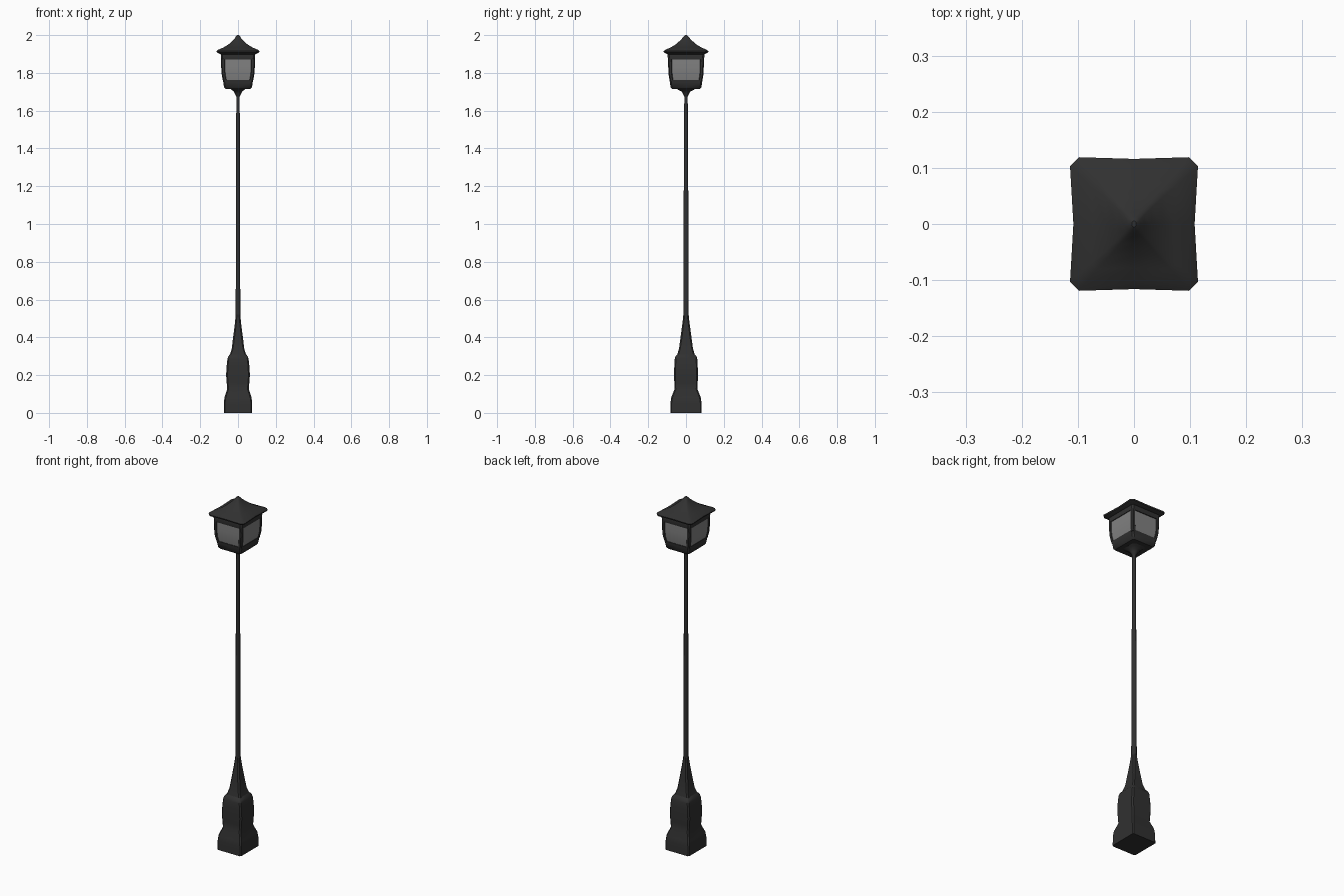
import bpy, bmesh, math


def material(name, v):
    m = bpy.data.materials.new(name)
    m.diffuse_color = (v, v, v, 1)
    return m


iron = material("dark_iron", 0.03)
frosted = material("frosted_glass", 0.22)


def ring(hx, hy, cut, dip):
    """Chamfered rectangle with mid-edge points pulled in by dip."""
    c = cut * min(hx, hy)
    return [(hx - dip, 0), (hx, hy - c), (hx - c, hy), (0, hy - dip * 0.5),
            (c - hx, hy), (-hx, hy - c), (dip - hx, 0), (-hx, c - hy),
            (c - hx, -hy), (0, dip * 0.5 - hy), (hx - c, -hy), (hx, c - hy)]


def loft(name, rows, mat, centre=None, angle=35):
    """Skin rows of (z, half x, half y, corner cut, edge dip)."""
    bm = bmesh.new()
    rings = []
    for i, (z, hx, hy, cut, dip) in enumerate(rows):
        cx, cy = centre[i] if centre else (0, 0)
        rings.append([bm.verts.new((x + cx, y + cy, z)) for x, y in ring(hx, hy, cut, dip)])
    for a, b in zip(rings, rings[1:]):
        for i in range(len(a)):
            j = (i + 1) % len(a)
            bm.faces.new((a[i], a[j], b[j], b[i]))
    bm.faces.new(rings[0][::-1])
    bm.faces.new(rings[-1])
    me = bpy.data.meshes.new(name)
    bm.to_mesh(me)
    bm.free()
    ob = bpy.data.objects.new(name, me)
    bpy.context.collection.objects.link(ob)
    me.materials.append(mat)
    bpy.ops.object.select_all(action='DESELECT')
    ob.select_set(True)
    bpy.context.view_layer.objects.active = ob
    bpy.ops.object.shade_smooth_by_angle(angle=math.radians(angle))
    return ob


# Square pedestal with a plinth and a gently bulging body
loft("pedestal", [
    (0.0, 0.075, 0.083, 0.08, 0), (0.05, 0.075, 0.082, 0.08, 0),
    (0.08, 0.072, 0.079, 0.1, 0), (0.125, 0.057, 0.061, 0.12, 0),
    (0.16, 0.060, 0.062, 0.12, 0), (0.20, 0.063, 0.063, 0.12, 0),
    (0.25, 0.060, 0.062, 0.12, 0), (0.285, 0.056, 0.060, 0.12, 0),
    (0.298, 0.052, 0.056, 0.12, 0), (0.31, 0.043, 0.046, 0.15, 0)], iron)

# Spire blending the pedestal into the octagonal pole
loft("spire", [
    (0.30, 0.046, 0.049, 0.15, 0), (0.34, 0.033, 0.037, 0.2, 0),
    (0.40, 0.026, 0.029, 0.3, 0), (0.46, 0.018, 0.021, 0.4, 0),
    (0.50, 0.014, 0.016, 0.5, 0), (0.53, 0.011, 0.013, 0.58, 0)], iron)

# Slender tapering pole
loft("pole", [
    (0.50, 0.0125, 0.014, 0.58, 0), (0.9, 0.011, 0.014, 0.58, 0),
    (1.3, 0.010, 0.011, 0.58, 0), (1.69, 0.009, 0.009, 0.58, 0)], iron, angle=50)

# Collar flaring out below the lantern
loft("collar", [
    (1.675, 0.009, 0.009, 0.58, 0), (1.69, 0.017, 0.017, 0.58, 0),
    (1.70, 0.021, 0.022, 0.5, 0), (1.71, 0.033, 0.040, 0.4, 0),
    (1.722, 0.050, 0.058, 0.2, 0)], iron, angle=50)

# Lantern tray, glass and upper rail
loft("lantern_tray", [
    (1.715, 0.066, 0.074, 0.12, 0), (1.725, 0.074, 0.082, 0.1, 0),
    (1.75, 0.078, 0.085, 0.1, 0), (1.762, 0.080, 0.087, 0.1, 0)], iron)
loft("lantern_glass", [
    (1.755, 0.076, 0.083, 0.15, 0), (1.79, 0.083, 0.089, 0.15, 0),
    (1.83, 0.086, 0.091, 0.15, 0), (1.88, 0.085, 0.090, 0.15, 0)], frosted)
loft("lantern_rail", [
    (1.872, 0.089, 0.095, 0.1, 0), (1.89, 0.091, 0.098, 0.1, 0),
    (1.912, 0.088, 0.095, 0.1, 0)], iron)

# Four curved corner posts, mirrored from one
sides = [(1.755, 0.079, 0.086), (1.79, 0.086, 0.092), (1.83, 0.089, 0.094), (1.878, 0.089, 0.095)]
h = 0.011
post = loft("lantern_posts", [(z, h, h, 0.5, 0) for z, x, y in sides], iron,
            centre=[(x - h, y - h) for z, x, y in sides])
mirror = post.modifiers.new("mirror", 'MIRROR')
mirror.use_axis = (True, True, False)

# Sweeping pagoda roof with a rounded tip
loft("roof", [
    (1.898, 0.090, 0.097, 0.1, 0), (1.908, 0.111, 0.117, 0.14, 0.005),
    (1.915, 0.114, 0.119, 0.14, 0.006), (1.923, 0.104, 0.108, 0.14, 0.005),
    (1.935, 0.076, 0.080, 0.14, 0.003), (1.95, 0.051, 0.056, 0.16, 0.002),
    (1.968, 0.031, 0.035, 0.2, 0), (1.982, 0.018, 0.021, 0.3, 0),
    (1.993, 0.011, 0.013, 0.5, 0), (2.0, 0.004, 0.005, 0.58, 0)], iron)
